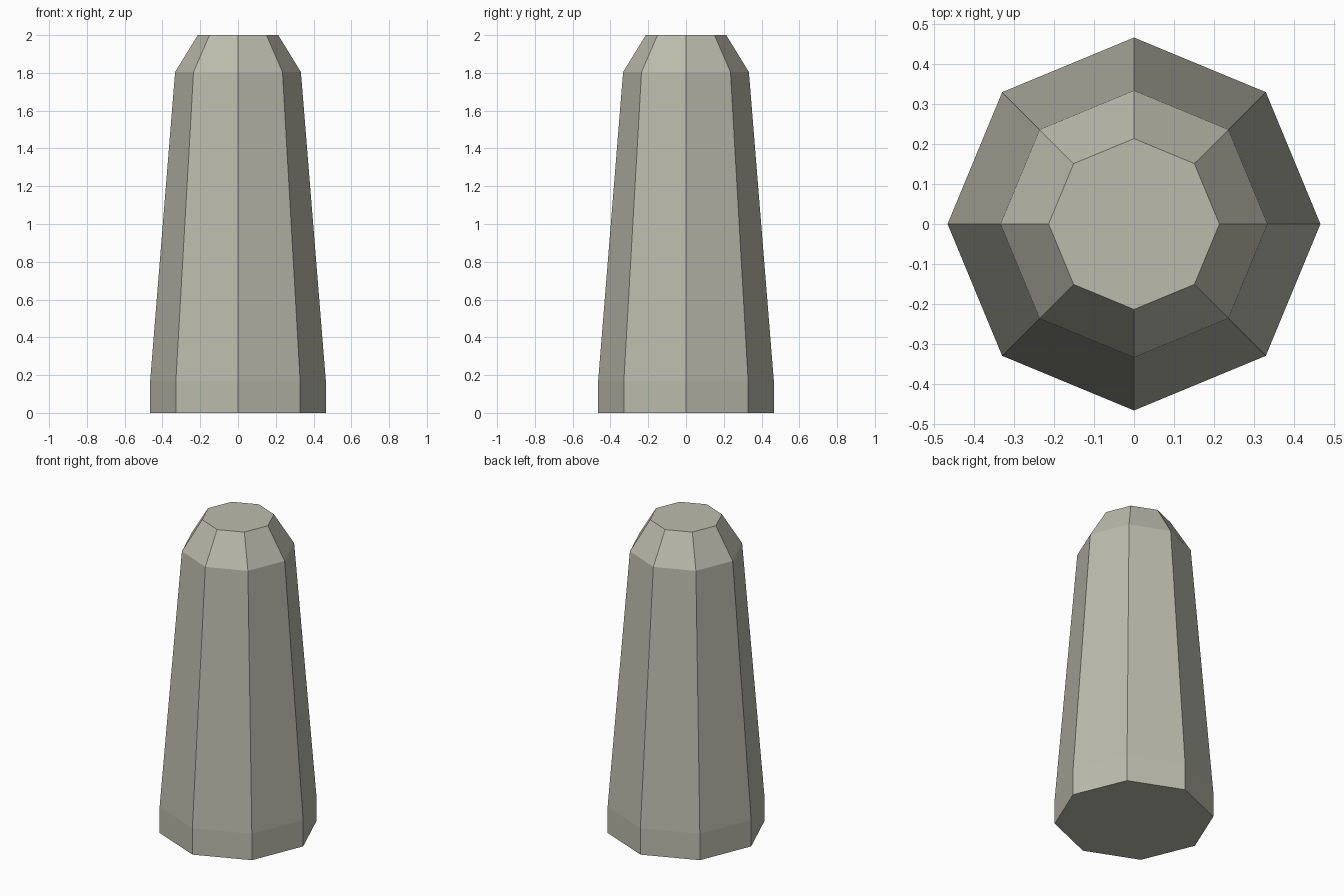
import bpy, bmesh, math

if "Cube" in bpy.data.objects:
    bpy.data.objects.remove(bpy.data.objects["Cube"])

SIDES = 8
# radius and height of each ring, bottom to top
PROFILE = [(0.465, 0.0), (0.465, 0.17), (0.333, 1.805), (0.213, 2.0)]

stone = bpy.data.materials.new("warm grey stone")
stone.diffuse_color = (0.50, 0.50, 0.42, 1.0)
stone.use_nodes = True
stone.node_tree.nodes["Principled BSDF"].inputs["Base Color"].default_value = stone.diffuse_color

# Rings of the eight-sided post
bm = bmesh.new()
rings = []
for radius, z in PROFILE:
    rings.append([bm.verts.new((radius * math.cos(math.tau * i / SIDES),
                                radius * math.sin(math.tau * i / SIDES), z))
                  for i in range(SIDES)])

# Plinth, tapered shaft and chamfered top
for low, high in zip(rings, rings[1:]):
    for i in range(SIDES):
        j = (i + 1) % SIDES
        bm.faces.new((low[i], low[j], high[j], high[i]))

# Flat ends
bm.faces.new(rings[0][::-1])
bm.faces.new(rings[-1])

mesh = bpy.data.meshes.new("bollard_post")
bm.to_mesh(mesh)
bm.free()
mesh.materials.append(stone)
post = bpy.data.objects.new("bollard_post", mesh)
bpy.context.collection.objects.link(post)
